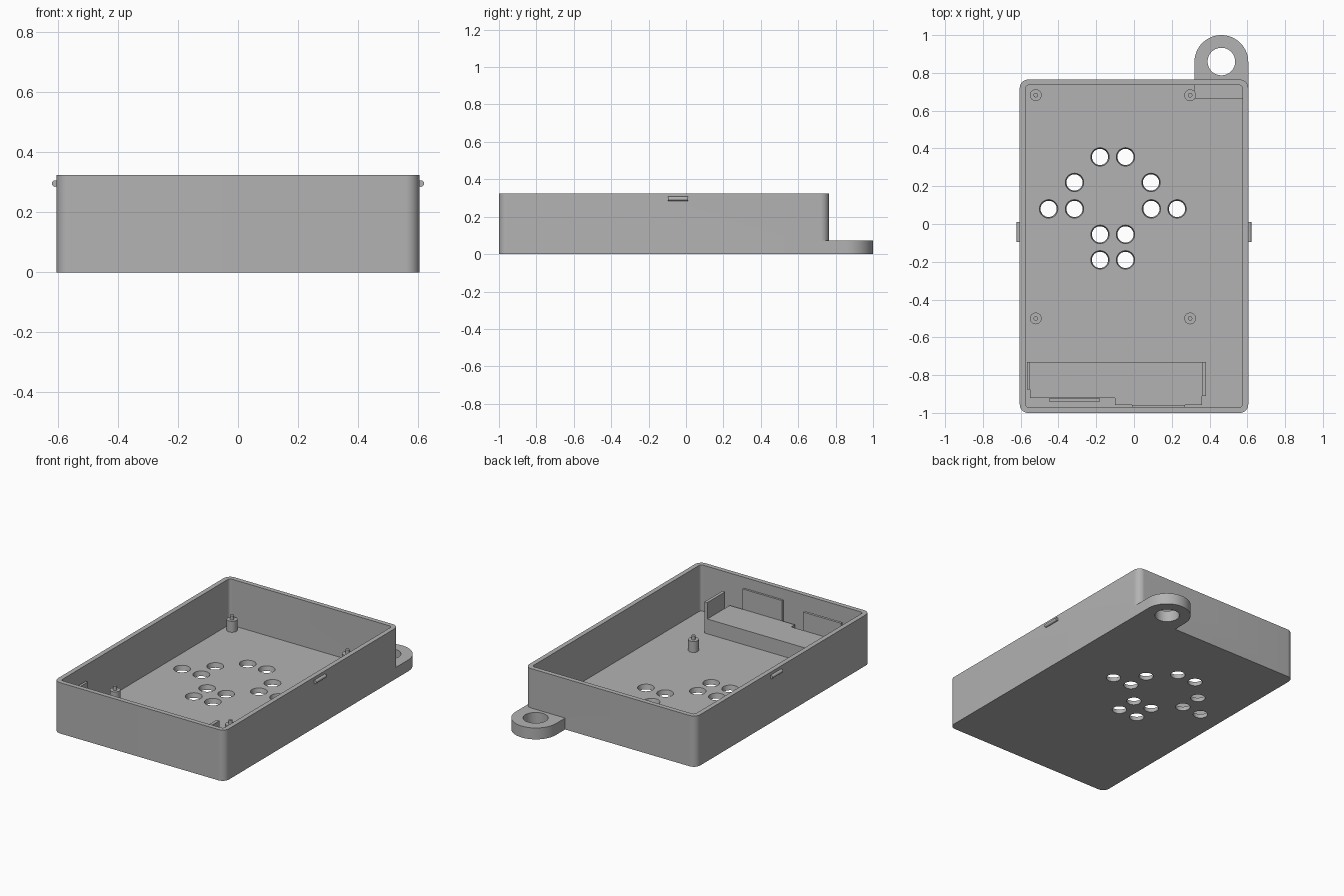
import bpy, bmesh, math

if "Cube" in bpy.data.objects:
    bpy.data.objects.remove(bpy.data.objects["Cube"])

grey = bpy.data.materials.new("plain grey")
grey.diffuse_color = (0.45, 0.45, 0.45, 1)
grey.use_nodes = True
grey.node_tree.nodes["Principled BSDF"].inputs["Base Color"].default_value = grey.diffuse_color


def add_object(name, bm):
    bmesh.ops.recalc_face_normals(bm, faces=bm.faces)
    mesh = bpy.data.meshes.new(name)
    bm.to_mesh(mesh)
    bm.free()
    mesh.materials.append(grey)
    ob = bpy.data.objects.new(name, mesh)
    bpy.context.collection.objects.link(ob)
    return ob


def prism(name, outline, z0, z1):
    """Extrude a flat outline from z0 up to z1."""
    bm = bmesh.new()
    face = bm.faces.new([bm.verts.new((x, y, z0)) for x, y in outline])
    top = bmesh.ops.extrude_face_region(bm, geom=[face])["geom"]
    for v in top:
        if isinstance(v, bmesh.types.BMVert):
            v.co.z = z1
    return add_object(name, bm)


def arc(cx, cy, r, a0, a1, n):
    return [(cx + r * math.cos(math.radians(a0 + (a1 - a0) * i / n)),
             cy + r * math.sin(math.radians(a0 + (a1 - a0) * i / n))) for i in range(n + 1)]


def rounded_rect(x0, x1, y0, y1, r):
    corners = [(x1 - r, y1 - r), (x0 + r, y1 - r), (x0 + r, y0 + r), (x1 - r, y0 + r)]
    return [p for i, (x, y) in enumerate(corners) for p in arc(x, y, r, 90 * i, 90 * i + 90, 10)]


def box(name, x0, x1, y0, y1, z0, z1):
    return prism(name, [(x0, y0), (x1, y0), (x1, y1), (x0, y1)], z0, z1)


def cone(name, x, y, z0, z1, r0, r1, n=32):
    bm = bmesh.new()
    bmesh.ops.create_cone(bm, cap_ends=True, segments=n, radius1=r0, radius2=r1, depth=z1 - z0)
    bmesh.ops.translate(bm, verts=bm.verts, vec=(x, y, (z0 + z1) / 2))
    return add_object(name, bm)


def combine(target, other, operation):
    """Apply a boolean and remove the helper."""
    mod = target.modifiers.new("combine", 'BOOLEAN')
    mod.operation, mod.object, mod.solver = operation, other, 'EXACT'
    bpy.context.view_layer.objects.active = target
    bpy.ops.object.modifier_apply(modifier=mod.name)
    bpy.data.objects.remove(other)


FLOOR = 0.03

# Open tray with rounded corners
tray = prism("tray", rounded_rect(-0.605, 0.605, -1, 0.765, 0.045), 0, 0.325)
combine(tray, prism("cavity", rounded_rect(-0.575, 0.575, -0.97, 0.735, 0.018), FLOOR, 0.5), 'DIFFERENCE')

# Hanging lug, running a little way inside the back wall
lug = prism("lug", [(0.32, 0.665), (0.605, 0.665)] + arc(0.4625, 0.8575, 0.1425, 0, 180, 32), 0, 0.073)
combine(tray, lug, 'UNION')
combine(tray, cone("lug_hole", 0.4625, 0.86, -0.1, 0.2, 0.073, 0.073, 48), 'DIFFERENCE')

# Tapered holes in the floor, as rows of (y, x positions)
rows = [(0.355, (-0.18, -0.045)), (0.22, (-0.315, 0.09)),
        (0.08, (-0.452, -0.315, 0.092, 0.228)),
        (-0.055, (-0.18, -0.045)), (-0.19, (-0.18, -0.045))]
for y, xs in rows:
    for x in xs:
        combine(tray, cone("floor_hole", x, y, -0.01, 0.04, 0.041, 0.051), 'DIFFERENCE')

# Standoffs with locating pins
for x in (-0.52, 0.297):
    for y in (-0.5, 0.682):
        cone("standoff", x, y, FLOOR - 0.01, 0.1, 0.031, 0.031, 24)
        cone("standoff_pin", x, y, 0.09, 0.125, 0.012, 0.012, 16)

# Raised shelf along the front wall, stepped at its front edge
prism("shelf", [(-0.55, -0.73), (-0.55, -0.92), (-0.10, -0.92), (-0.10, -0.957),
                (0.36, -0.957), (0.36, -0.73)], FLOOR - 0.01, 0.125)

# Upright plates holding the shelf contents
box("shelf_left_plate", -0.566, -0.55, -0.875, -0.73, FLOOR - 0.01, 0.23)
box("shelf_right_plate", 0.36, 0.38, -0.91, -0.73, FLOOR - 0.01, 0.23)
box("front_left_plate", -0.45, -0.18, -0.941, -0.925, FLOOR - 0.01, 0.24)
box("front_right_plate", -0.01, 0.27, -0.975, -0.957, FLOOR - 0.01, 0.255)

# Small round snap ridges on the long sides
for side in (-1, 1):
    ridge = cone("snap_ridge", 0, 0, -0.053, 0.053, 0.011, 0.011, 20)
    ridge.rotation_euler.x = math.pi / 2
    ridge.location = (side * 0.61, -0.042, 0.296)

# Smooth the curved walls, keep edges crisp
bpy.ops.object.select_all(action='SELECT')
bpy.context.view_layer.objects.active = tray
bpy.ops.object.shade_smooth_by_angle(angle=math.radians(30))
